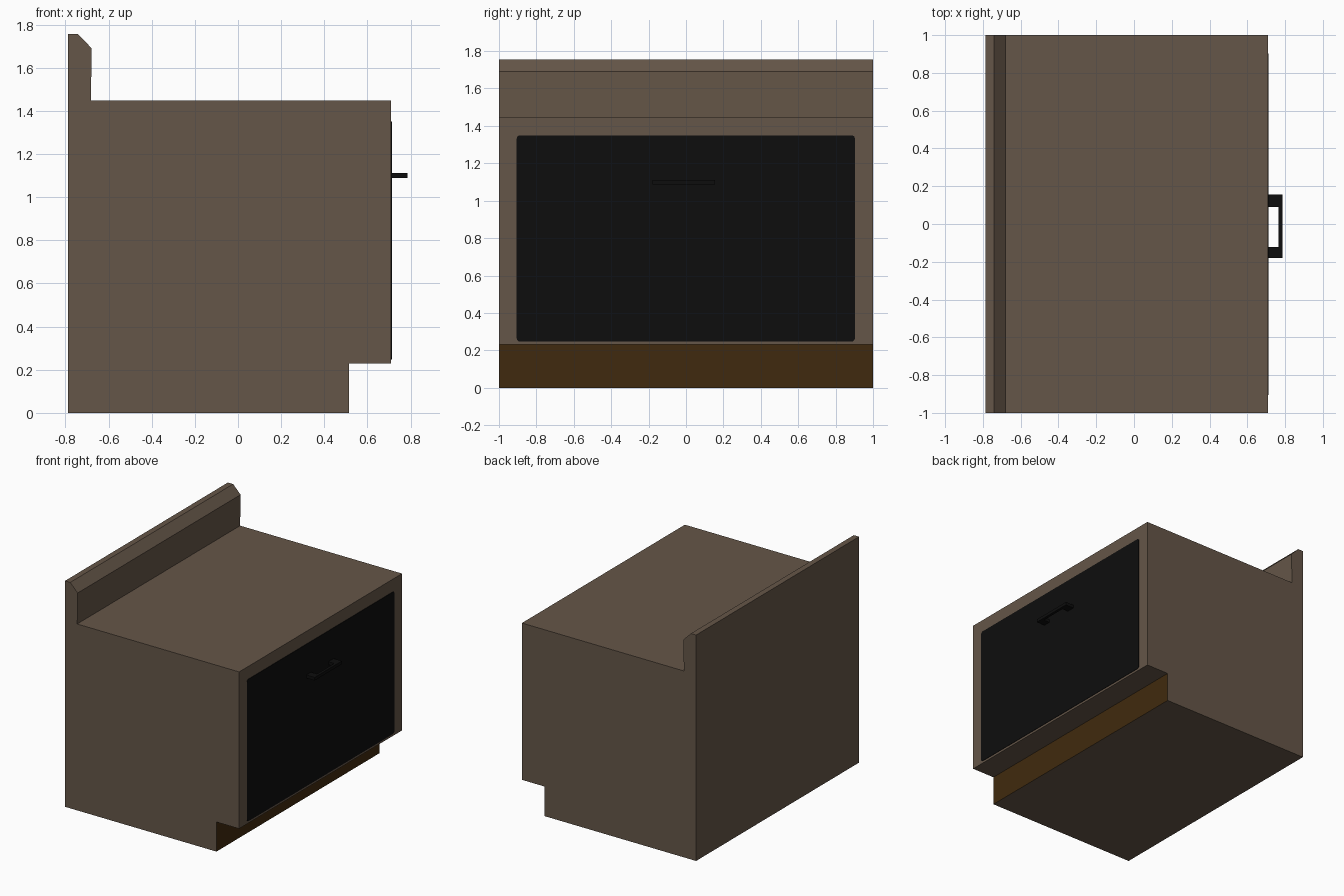
import bpy, bmesh, math
from mathutils import Vector

if "Cube" in bpy.data.objects:
    bpy.data.objects.remove(bpy.data.objects["Cube"])


def material(name, rgb):
    m = bpy.data.materials.new(name)
    m.diffuse_color = (*rgb, 1.0)
    m.use_nodes = True
    m.node_tree.nodes["Principled BSDF"].inputs["Base Color"].default_value = m.diffuse_color
    return m


TAUPE = material("taupe_laminate", (0.130, 0.093, 0.065))
BROWN = material("dark_brown_kick", (0.051, 0.023, 0.0044))
BLACK = material("black_panel", (0.004, 0.004, 0.004))


def prism(name, outline, direction, mats):
    """Extrude a closed outline of 3D points along a direction."""
    bm = bmesh.new()
    face = bm.faces.new([bm.verts.new(p) for p in outline])
    ext = bmesh.ops.extrude_face_region(bm, geom=[face], use_keep_orig=True)
    verts = [g for g in ext["geom"] if isinstance(g, bmesh.types.BMVert)]
    bmesh.ops.translate(bm, vec=Vector(direction), verts=verts)
    bmesh.ops.recalc_face_normals(bm, faces=bm.faces)
    me = bpy.data.meshes.new(name)
    bm.to_mesh(me)
    bm.free()
    for m in mats:
        me.materials.append(m)
    ob = bpy.data.objects.new(name, me)
    bpy.context.collection.objects.link(ob)
    return ob


# Cabinet body: side profile with toe recess, worktop and chamfered backsplash
profile = [(-0.787, 0), (0.515, 0), (0.515, 0.23), (0.71, 0.23), (0.71, 1.448),
           (-0.682, 1.448), (-0.678, 1.69), (-0.742, 1.755), (-0.787, 1.755)]
body = prism("cabinet_body", [(x, -1, z) for x, z in profile], (0, 2, 0), [TAUPE, BROWN])
# Brown kick board: the recessed face under the door
for p in body.data.polygons:
    if p.normal.x > 0.9 and p.center.z < 0.23:
        p.material_index = 1

# Door panel: thin plate with slightly rounded corners
y0, y1, z0, z1, r = -0.905, 0.903, 0.247, 1.35, 0.018
corners = [(y1 - r, z1 - r), (y0 + r, z1 - r), (y0 + r, z0 + r), (y1 - r, z0 + r)]
door = []
for i, (cy, cz) in enumerate(corners):
    for k in range(5):
        a = math.radians(90 * i + 22.5 * k)
        door.append((0.709, cy + r * math.cos(a), cz + r * math.sin(a)))
prism("door_panel", door, (0.004, 0, 0), [BLACK])

# Door handle: flat U-shaped bracket
handle = [(0.71, -0.18), (0.785, -0.18), (0.785, 0.155), (0.71, 0.155),
          (0.71, 0.09), (0.764, 0.09), (0.764, -0.122), (0.71, -0.122)]
prism("door_handle", [(x, y, 1.088) for x, y in handle], (0, 0, 0.024), [BLACK])
